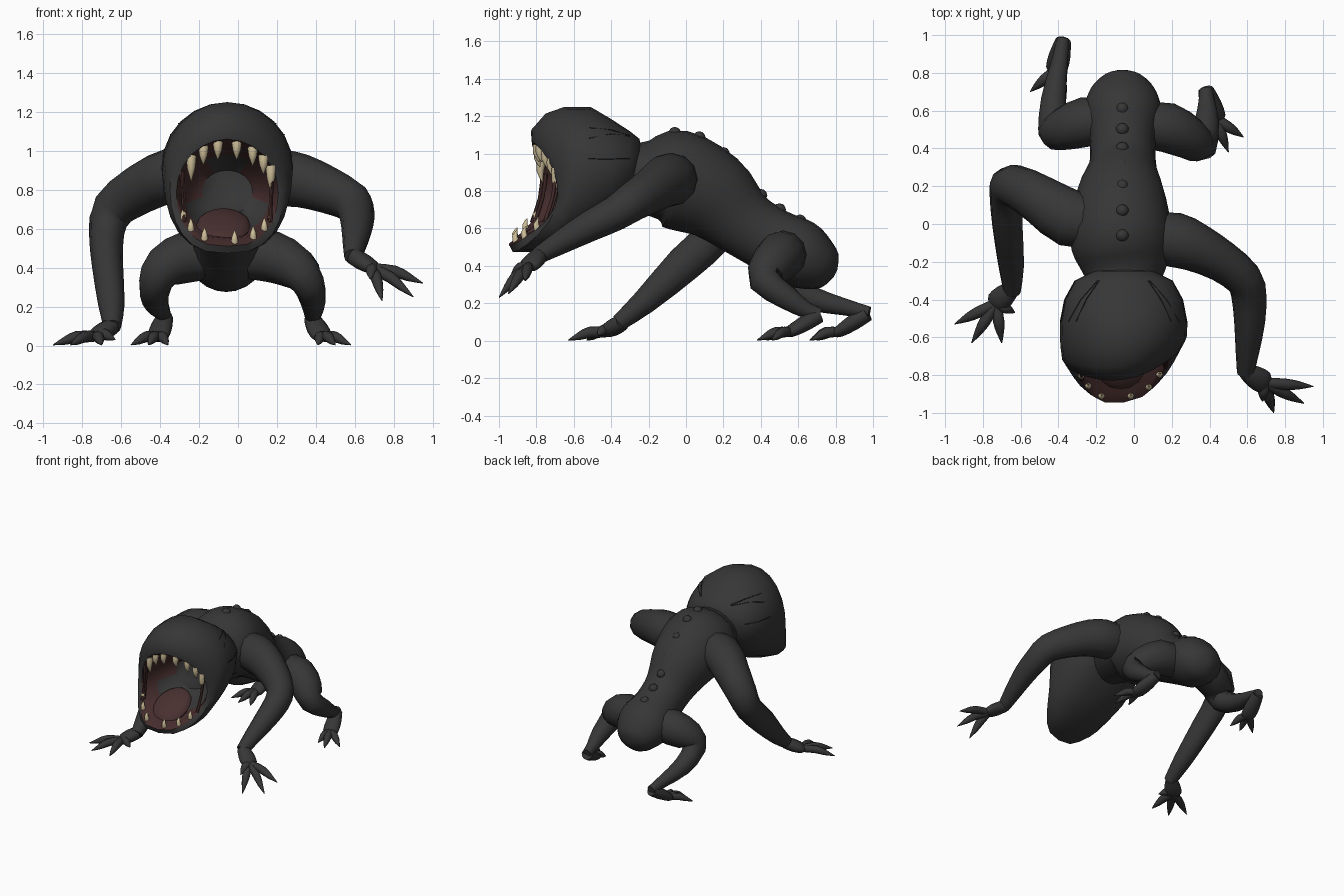
import bpy, bmesh
from math import sin, cos, pi, radians, copysign
from mathutils import Vector

cube = bpy.data.objects.get("Cube")
if cube:
    bpy.data.objects.remove(cube, do_unlink=True)


def make_material(name, colour):
    material = bpy.data.materials.new(name)
    material.use_nodes = True
    rgba = (*colour, 1)
    material.diffuse_color = rgba
    shader = next(n for n in material.node_tree.nodes if n.type == "BSDF_PRINCIPLED")
    shader.inputs["Base Color"].default_value = rgba
    shader.inputs["Roughness"].default_value = .8
    return material


HIDE = make_material("dark_grey_hide", (.037, .037, .037))
FLESH = make_material("dark_red_flesh", (.058, .024, .024))
TONGUE = make_material("brown_red_tongue", (.065, .029, .029))
IVORY = make_material("ivory_teeth", (.62, .52, .32))
CREASE = make_material("black_crease", (.018, .018, .018))


def finish(name, mesh_data, materials, angle=50):
    """Turn a bmesh into a smooth shaded object."""
    bmesh.ops.recalc_face_normals(mesh_data, faces=mesh_data.faces)
    mesh = bpy.data.meshes.new(name)
    mesh_data.to_mesh(mesh)
    mesh_data.free()
    for material in materials:
        mesh.materials.append(material)
    mesh.shade_smooth()
    mesh.set_sharp_from_angle(angle=radians(angle))
    thing = bpy.data.objects.new(name, mesh)
    bpy.context.collection.objects.link(thing)


def bridge(mesh_data, rings):
    """Skin a list of vertex rings and close both ends; returns faces per span."""
    spans = []
    for near, far in zip(rings, rings[1:]):
        count = len(near)
        spans.append([mesh_data.faces.new((near[i], near[(i + 1) % count],
                                           far[(i + 1) % count], far[i]))
                      for i in range(count)])
    mesh_data.faces.new(rings[0][::-1])
    spans.append([mesh_data.faces.new(rings[-1])])
    return spans


def smooth_path(points, steps):
    """Catmull-Rom interpolation through points of any dimension."""
    padded = [points[0], *points, points[-1]]
    path = []
    for a, b, c, d in zip(padded, padded[1:], padded[2:], padded[3:]):
        for k in range(steps):
            t = k / steps
            path.append([q + t / 2 * (r - p + t * (2 * p - 5 * q + 4 * r - s
                         + t * (3 * (q - r) + s - p)))
                         for p, q, r, s in zip(a, b, c, d)])
    return path + [list(points[-1])]


def tube(name, points, material=HIDE, sides=12, steps=2):
    """Loft along points given as x, y, z, half width and optional half height."""
    path = smooth_path([(*p, p[-1]) if len(p) == 4 else p for p in points], steps)
    centres = [Vector(p[:3]) for p in path]
    mesh_data = bmesh.new()
    up, rings = Vector((0, 0, 1)), []
    for i, (centre, p) in enumerate(zip(centres, path)):
        along = (centres[min(i + 1, len(path) - 1)] - centres[max(i - 1, 0)]).normalized()
        up = (up - along * up.dot(along)).normalized()
        side = along.cross(up)
        turns = [2 * pi * k / sides for k in range(sides)]
        rings.append([mesh_data.verts.new(centre + side * cos(a) * max(p[3], .001)
                                          + up * sin(a) * max(p[4], .001))
                      for a in turns])
    bridge(mesh_data, rings)
    finish(name, mesh_data, [material])


def hand(name, wrist, palm, tips, size=1):
    """Flat palm with tapering clawed digits fanning out to the tips."""
    wrist, palm = Vector(wrist), Vector(palm)
    middle = (wrist + palm) / 2
    tube(name + "_palm", [(*wrist, .044 * size), (*middle, .06 * size, .045 * size),
                          (*palm, .06 * size, .034 * size),
                          (*(palm + (palm - middle) * .4), .03 * size, .015 * size)])
    for number, tip in enumerate(tips):
        tip = Vector(tip)
        root = palm.lerp(tip, .08)
        knuckle = palm.lerp(tip, .45) + Vector((0, 0, .016))
        claw = palm.lerp(tip, .72) + Vector((0, 0, .008))
        tube(f"{name}_digit_{number}", [(*root, .028 * size), (*knuckle, .03 * size),
                                        (*claw, .021 * size), (*tip, .002)], sides=8)


# Torso
tube("torso", [(-.05, -.35, .88, .17), (-.055, -.2, .87, .24, .2), (-.07, -.06, .865, .27, .265),
               (-.07, .14, .775, .24, .24), (-.06, .3, .635, .18, .185), (-.06, .45, .54, .175),
               (-.06, .6, .465, .205, .185), (-.06, .7, .41, .175, .15),
               (-.06, .77, .375, .11, .1), (-.06, .8, .36, .02)], sides=20, steps=3)

# Spine bumps
for number, (y, z) in enumerate([(.61, .64), (.5, .7), (.4, .777), (.31, .887),
                                 (.2, 1), (.07, 1.085), (-.06, 1.108)]):
    bump = bmesh.new()
    bmesh.ops.create_icosphere(bump, subdivisions=2, radius=.035)
    bmesh.ops.translate(bump, verts=bump.verts, vec=(-.062, y, z))
    finish(f"spine_bump_{number}", bump, [HIDE])

# Arms: the left one is raised, the right one is planted
tube("left_arm", [(.1, -.07, .87, .13), (.22, -.085, .86, .145), (.33, -.125, .845, .13, .137),
                  (.47, -.2, .795, .11, .12), (.58, -.29, .74, .1, .105),
                  (.608, -.38, .68, .093), (.612, -.52, .61, .082), (.6, -.68, .52, .062),
                  (.59, -.79, .455, .045)])
hand("left_hand", (.59, -.78, .46), (.69, -.84, .4),
     [(.95, -.86, .32), (.9, -.95, .25), (.74, -1, .23), (.68, -.94, .34)])
tube("right_arm", [(-.2, .01, .88, .13), (-.34, .03, .875, .152, .14), (-.5, .13, .805, .13),
                   (-.64, .205, .7, .112), (-.675, .16, .57, .102, .09),
                   (-.67, -.01, .41, .098, .08), (-.65, -.22, .21, .068),
                   (-.645, -.36, .095, .045)])
hand("right_hand", (-.645, -.34, .1), (-.73, -.42, .05),
     [(-.95, -.53, .003), (-.86, -.63, .003), (-.7, -.63, .003), (-.63, -.47, .03)])

# Legs
tube("left_leg", [(.05, .52, .46, .12), (.18, .51, .455, .132), (.3, .45, .395, .112),
                  (.36, .42, .32, .085), (.385, .54, .23, .066), (.385, .64, .165, .046),
                  (.38, .715, .14, .035)])
hand("left_foot", (.38, .71, .135), (.43, .56, .05),
     [(.58, .46, .003), (.5, .38, .003), (.41, .43, .003)], .95)
tube("right_leg", [(-.14, .54, .46, .12), (-.26, .54, .455, .132), (-.38, .5, .4, .112),
                   (-.425, .5, .315, .085), (-.425, .66, .23, .068), (-.395, .85, .18, .046),
                   (-.375, .98, .15, .033)])
hand("right_foot", (-.375, .97, .145), (-.41, .82, .05),
     [(-.55, .7, .003), (-.46, .66, .003), (-.36, .67, .003)], .95)

# Head rings: y at top, side and bottom, half width, top and bottom heights
HEAD = [(-.235, -.235, -.235, .08, 1.02, .9), (-.25, -.25, -.25, .16, 1.08, .83),
        (-.3, -.3, -.3, .26, 1.12, .77), (-.4, -.4, -.4, .315, 1.185, .67),
        (-.51, -.52, -.52, .338, 1.25, .58), (-.65, -.62, -.66, .335, 1.25, .52),
        (-.75, -.67, -.81, .325, 1.215, .475), (-.825, -.72, -.925, .295, 1.13, .473),
        (-.82, -.725, -.945, .262, 1.06, .51), (-.77, -.7, -.9, .25, 1.035, .55),
        (-.6, -.6, -.7, .22, .98, .58), (-.5, -.5, -.53, .13, .9, .68)]


def head_point(ring, angle):
    """Point on a head ring; the lower half is squarer, the front slightly turned."""
    top, side, bottom, width, high, low = HEAD[ring]
    s, c = sin(angle), cos(angle)
    y = side + ((top if s > 0 else bottom) - side) * s * s
    if s < 0:
        c = copysign(abs(c) ** .72, c)
    turn = .075 * min(max(ring - 4, 0), 2)
    return Vector((-.055 + width * c, y + turn * width * c,
                   (high + low) / 2 + s * (high - low) / 2))


head = bmesh.new()
sides = 24
head_spans = bridge(head, [[head.verts.new(head_point(r, 2 * pi * k / sides))
                            for k in range(sides)] for r in range(len(HEAD))])
lip = 8
for depth, span in enumerate(head_spans[lip:]):
    for face in span:
        centre = face.calc_center_median()
        # Red flesh inside the jaws, fading to grey patches in the throat
        if depth < 2 or (depth == 2 and centre.z > .75 and abs(centre.x + .055) > .08):
            face.material_index = 1
finish("head", head, [HIDE, FLESH])

# Tongue
tongue = bmesh.new()
bmesh.ops.create_uvsphere(tongue, u_segments=16, v_segments=10, radius=1)
for vert in tongue.verts:
    x, y, z = vert.co
    vert.co = (-.075 + x * .14, -.73 + y * .15, .615 + z * .05 + y * .075)
finish("tongue", tongue, [TONGUE])


def gum_point(angle, depth):
    """Point between the lip and the inside of the jaw."""
    turn = radians(angle)
    return head_point(lip, turn).lerp(head_point(lip + 1, turn), depth)


def tooth(name, angle, length, radius, direction):
    """Slightly hooked cone rooted just inside the lip."""
    root = gum_point(angle, .7) - Vector((0, 0, direction * .012))
    middle = root + Vector((0, -.008, direction * length * .5))
    tip = root + Vector((0, .005, direction * length))
    tube(name, [(*root, radius), (*middle, radius * .75), (*tip, .002)], IVORY, 8)


# Teeth around the lip
for angle in (28, 43, 59, 79, 101, 119, 137):
    corner = angle in (28, 137)
    tooth(f"upper_tooth_{angle}", angle, .13 if corner else .095, .027, -1)
for angle in (212, 229, 250, 274, 294, 312):
    tooth(f"lower_tooth_{angle}", angle, .065, .019, 1)

# Flesh strands stretched between the jaws at the mouth corners
for word, upper, lower in (("left", 24, -36), ("right", 156, 216)):
    for number, depth in enumerate((.35, .85)):
        start, end = gum_point(upper, depth), gum_point(lower, depth)
        middle = start.lerp(end, .5) + Vector((0, .012, 0))
        tube(f"{word}_mouth_strand_{number}", [(*start, .012), (*middle, .006, .01),
                                               (*end, .012)], FLESH, 6)

# Creases on the sides of the head
for angle, rise in ((30, 14), (42, 9), (10, 0)):
    for side in (-1, 1):
        points = []
        for ring in (2, 3, 4):
            turn = radians(angle + rise * (4 - ring))
            points.append((*head_point(ring, turn if side > 0 else pi - turn), .003))
        tube(f"head_crease_{angle}_{side}", points, CREASE, 6, 1)
